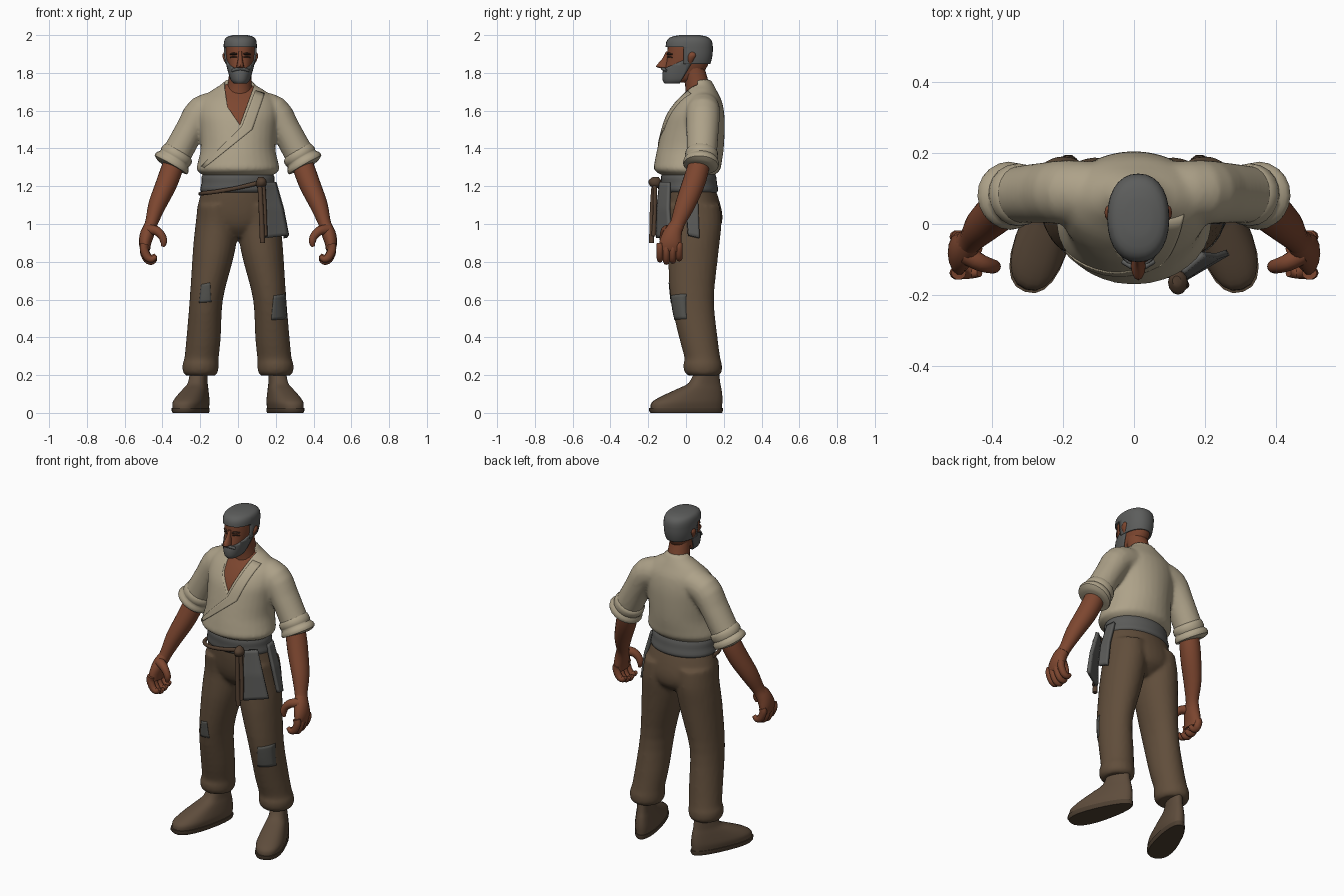
import bpy, bmesh, math
from mathutils import Vector

def mat(name, *rgb):
    m = bpy.data.materials.new(name)
    m.diffuse_color = (*rgb, 1)
    return m

SKIN, HAIR = mat("brown skin", .205, .062, .029), mat("grey hair", .108, .110, .107)
SHIRT, PANTS = mat("cream cloth", .42, .36, .25), mat("brown cloth", .119, .076, .044)
SASH, PATCH = mat("grey cloth", .105, .105, .1), mat("patch grey", .088, .088, .08)
SHOE, SOLE = mat("shoe leather", .112, .073, .045), mat("dark sole", .075, .05, .031)
ROPE, DARK = mat("rope brown", .085, .05, .03), mat("dark brown", .05, .024, .015)
BOTH, Y, Z = (1, -1), (0, 1, 0), (0, 0, 1)

def catmull(a, b, c, d, t):
    return tuple(.5 * (2*q + (r-p)*t + (2*p-5*q+4*r-s)*t*t + (3*q-p-3*r+s)*t**3)
                 for p, q, r, s in zip(a, b, c, d))

def H(z, cx, rx, yf, yb):  # horizontal ring from its front and back y
    return (cx, (yf+yb)/2, z, rx, (yb-yf)/2)

def loft(bm, rings, sx=1, n=20, ref=None, rot=0, egg=0, sub=3, pw=1):
    """Skin over rings (x,y,z,ra,rb); ref given = rings perpendicular to path; pw < 1 = squarer."""
    k, fine, rows = len(rings), [], []
    for i in range(k-1):
        a, d = rings[max(i-1, 0)], rings[min(i+2, k-1)]
        fine += [catmull(a, rings[i], rings[i+1], d, j/sub) for j in range(sub)]
    fine.append(rings[-1])
    for i, (x, y, z, ra, rb) in enumerate(fine):
        u, v = Vector((math.cos(rot), math.sin(rot), 0)), Vector((-math.sin(rot), math.cos(rot), 0))
        if ref:
            t = (Vector(fine[min(i+1, len(fine)-1)][:3]) - Vector(fine[max(i-1, 0)][:3])).normalized()
            v = (Vector(ref) - t * t.dot(Vector(ref))).normalized()
            u = v.cross(t)
        row = []
        for j in range(n):
            c, s = [math.copysign(abs(w)**pw, w) for w in (math.cos(2*math.pi*j/n), math.sin(2*math.pi*j/n))]
            p = Vector((x, y, z)) + u*ra*c*(1-egg*s) + v*rb*s
            row.append(bm.verts.new((p.x*sx, p.y, p.z)))
        rows.append(row)
    for r0, r1 in zip(rows, rows[1:]):
        for j in range(n):
            bm.faces.new((r0[j], r0[(j+1) % n], r1[(j+1) % n], r1[j]))
    bm.faces.new(rows[0])
    bm.faces.new(rows[-1])

def finish(name, bm, m, recalc=True):
    if recalc:
        bmesh.ops.recalc_face_normals(bm, faces=bm.faces[:])
    me = bpy.data.meshes.new(name)
    bm.to_mesh(me)
    bm.free()
    me.materials.append(m)
    me.shade_smooth()
    me.set_sharp_from_angle(angle=math.radians(45))
    ob = bpy.data.objects.new(name, me)
    bpy.context.collection.objects.link(ob)
    return ob

def part(name, m, *lofts, sides=(1,), **kw):
    bm = bmesh.new()
    for s in sides:
        for rings in lofts:
            loft(bm, rings, s, **kw)
    return finish(name, bm, m)

def fused(name, m, body, limb):  # body with mirrored limbs blended into one skin
    bm = bmesh.new()
    loft(bm, body, n=32)
    for s in BOTH:
        loft(bm, limb, s, n=24, ref=Y if m == SHIRT else None)
    ob = finish(name, bm, m)
    r = ob.modifiers.new("fuse", 'REMESH')
    r.mode, r.voxel_size, r.use_smooth_shade = 'VOXEL', .011, True
    s = ob.modifiers.new("soften", 'SMOOTH')
    s.factor, s.iterations = .5, 5
    return ob

def strip(name, pairs, m, thick, target=None, nu=6, nv=8):
    """Cloth strip through pairs of edge points; optionally projected on a target along y."""
    bm, rows = bmesh.new(), []
    for i in range((len(pairs)-1)*nv + 1):
        k = min(i//nv, len(pairs)-2)
        a, b = [Vector(p).lerp(Vector(q), i/nv - k) for p, q in zip(pairs[k], pairs[k+1])]
        rows.append([bm.verts.new(a.lerp(b, j/nu)) for j in range(nu+1)])
    for r0, r1 in zip(rows, rows[1:]):
        for j in range(nu):
            bm.faces.new((r0[j], r0[j+1], r1[j+1], r1[j]))
    ob = finish(name, bm, m)
    if target:
        w = ob.modifiers.new("lay on", 'SHRINKWRAP')
        w.target, w.wrap_method, w.use_project_y = target, 'PROJECT', True
        w.use_positive_direction, w.use_negative_direction = True, False
    s = ob.modifiers.new("thick", 'SOLIDIFY')
    s.thickness, s.offset = thick, 0

# Shirt with V neck cut out, and wrap-over lapel
torso = [H(1.255, 0, .18, -.12, .145), H(1.285, 0, .219, -.168, .18), H(1.33, 0, .212, -.166, .19),
         H(1.4, 0, .198, -.152, .2), H(1.5, 0, .203, -.128, .205), H(1.58, 0, .212, -.102, .203),
         H(1.65, 0, .2, -.057, .19), H(1.7, 0, .15, -.012, .166), H(1.74, 0, .088, .015, .145),
         H(1.765, .005, .068, .022, .13)]
shirt = fused("shirt", SHIRT, torso, [(.09, .09, 1.62, .085, .085), (.19, .09, 1.592, .088, .09),
              (.25, .088, 1.505, .078, .086), (.3, .085, 1.415, .078, .082), (.335, .082, 1.35, .08, .08)])
bm = bmesh.new()
f = bm.faces.new([bm.verts.new((x, -.3, z)) for x, z in
                  ((-.055, 1.62), (.01, 1.525), (.088, 1.74), (.088, 1.8), (-.07, 1.8), (-.07, 1.72))])
e = bmesh.ops.extrude_face_region(bm, geom=[f])
bmesh.ops.translate(bm, vec=(0, .36, 0), verts=[v for v in e['geom'] if isinstance(v, bmesh.types.BMVert)])
cutter = finish("neck_cutter", bm, SHIRT)
cutter.hide_render = cutter.hide_viewport = True
b = shirt.modifiers.new("v neck", 'BOOLEAN')
b.operation, b.object, b.solver = 'DIFFERENCE', cutter, 'EXACT'
strip("shirt_lapel", [((.092, -.3, 1.705), (.14, -.3, 1.69)), ((.02, -.3, 1.515), (.075, -.3, 1.5)),
                      ((-.192, -.3, 1.305), (-.18, -.3, 1.295))], SHIRT, .008, shirt)
part("sleeve_cuff", SHIRT, [(.308, .084, 1.39, .07, .07), (.316, .083, 1.378, .086, .086),
     (.33, .082, 1.355, .09, .088), (.336, .081, 1.345, .086, .085), (.345, .08, 1.33, .098, .094),
     (.356, .079, 1.312, .098, .093), (.36, .078, 1.304, .06, .06)], sides=BOTH, ref=Y, sub=2)

# Chest, neck and head
part("chest", SKIN, [(x, y, z, rx-.02, ry-.018) for x, y, z, rx, ry in torso[4:9]], n=32)
part("neck", SKIN, [(.005, .072, 1.66, .075, .075), (.01, .056, 1.75, .062, .062), (.012, .035, 1.83, .058, .06)], ref=Y)
head = [H(1.75, .012, .025, -.105, 0), H(1.765, .012, .042, -.116, .05), H(1.8, .012, .055, -.118, .09),
        H(1.84, .012, .066, -.108, .115), H(1.88, .012, .074, -.1, .128), H(1.92, .012, .077, -.098, .132),
        H(1.96, .012, .076, -.094, .128), H(1.983, .012, .062, -.07, .105), H(1.993, .012, .025, -.02, .06)]
part("head", SKIN, head, n=28, pw=.9)

# Hair and beard: shells cut from the head shape
def shell(name, off, planes, keep):
    bm = bmesh.new()
    loft(bm, [(x, y, 1.87+(z-1.87)*1.06, rx+off, ry+off) for x, y, z, rx, ry in head], n=28, pw=.9)
    bmesh.ops.recalc_face_normals(bm, faces=bm.faces[:])
    for co, no in planes:
        bmesh.ops.bisect_plane(bm, geom=bm.verts[:]+bm.edges[:]+bm.faces[:], plane_co=co, plane_no=no)
    bmesh.ops.delete(bm, geom=[f for f in bm.faces if not keep(f.calc_center_median())], context='FACES')
    finish(name, bm, HAIR, False).modifiers.new("thick", 'SOLIDIFY').thickness = .012

shell("hair", .01, [((0, 0, 1.937), Z), ((0, -.012, 0), Y), ((0, 0, 1.847), Z)],
      lambda c: c.z > 1.937 or (c.y > -.012 and c.z > 1.847))
top, rear, P, Q = Vector((0, -.42, 1)), Vector((0, 1, -.6)), Vector((0, 0, 1.872)), Vector((0, .018, 1.83))
shell("beard", .007, [(P, top), (Q, rear)], lambda c: (c-P).dot(top) < 0 and (c-Q).dot(rear) < 0)

# Face details
part("nose", SKIN, [H(1.912, .012, .009, -.106, -.08), H(1.875, .012, .012, -.126, -.08),
     H(1.84, .012, .019, -.156, -.08), H(1.83, .012, .02, -.154, -.08), H(1.824, .012, .012, -.13, -.08)], n=12)
part("moustache", HAIR, [(-.032, -.105, 1.812, .007, .007), (.012, -.126, 1.824, .008, .01),
                         (.056, -.105, 1.812, .007, .007)], n=10, ref=Z)
for name, z, r in (("brows", 1.902, .006), ("eyes", 1.886, .004)):
    part(name, DARK, *[[(.012+s*.018, -.097, z-.003, r, r*.8), (.012+s*.036, -.09, z, r, r),
                        (.012+s*.053, -.073, z-.004, r*.7, r*.6)] for s in BOTH], n=8, ref=Z)
part("ears", SKIN, *[[(.012+s*.07, .022, 1.85, .008, .01), (.012+s*.08, .025, 1.87, .009, .016),
     (.012+s*.085, .032, 1.893, .01, .02), (.012+s*.08, .032, 1.91, .006, .012)] for s in BOTH], n=12)

# Forearms and hands
part("forearm", SKIN, [(.325, .075, 1.37, .05, .05), (.347, .065, 1.3, .057, .058), (.38, .038, 1.21, .056, .06),
     (.428, -.005, 1.1, .047, .053), (.457, -.042, 1.01, .034, .039), (.47, -.055, .975, .034, .04)], sides=BOTH, ref=Y)
part("palm", SKIN, [(.46, -.047, 1.0, .031, .036), (.48, -.07, .95, .037, .05),
     (.492, -.082, .9, .033, .06), (.49, -.086, .86, .025, .058)], sides=BOTH, ref=Y, n=14)
part("fingers", SKIN, *[[(.494, y, .895, .022, .019), (.498, y, .855+d, .022, .019), (.48, y, .813+d, .021, .018),
     (.455, y, .802+d, .018, .016), (.435, y, .818+d, .011, .011)]
     for y, d in ((-.138, .012), (-.104, 0), (-.07, .005), (-.036, .018))], sides=BOTH, ref=Y, n=10)
part("thumb", SKIN, [(.475, -.085, .97, .028, .028), (.434, -.108, .965, .025, .025), (.404, -.118, .938, .021, .021),
     (.393, -.12, .905, .018, .018), (.399, -.12, .88, .009, .009)], sides=BOTH, ref=Y, n=12)

# Trousers and knee patches
hips = [H(1.23, 0, .178, -.112, .135), H(1.15, 0, .2, -.113, .168), H(1.05, 0, .219, -.1, .193),
        H(.98, 0, .17, -.075, .18), H(.93, 0, .06, -.03, .12)]
leg = [H(1.1, .105, .108, -.1, .18), H(1.0, .112, .113, -.088, .188), H(.9, .122, .114, -.092, .178),
       H(.8, .136, .107, -.094, .167), H(.6, .168, .088, -.082, .148), H(.4, .182, .091, -.037, .167),
       H(.29, .193, .091, -.008, .182), H(.26, .198, .096, -.014, .19), H(.22, .199, .094, -.01, .19),
       H(.198, .199, .08, .01, .175)]
trousers = fused("trousers", PANTS, hips, leg)
for x0, x1, z0, z1 in ((-.205, -.142, .583, .69), (.176, .256, .492, .63)):
    strip("knee_patch", [((x0, -.3, z0), (x1, -.3, z0+.005)), ((x0+.012, -.3, z1-.01), (x1-.006, -.3, z1))],
          PATCH, .006, trousers)

# Waist sash and its hanging tails
part("sash", SASH, [H(1.165, 0, .185, -.112, .16), H(1.18, 0, .2, -.128, .17), H(1.215, 0, .194, -.13, .164),
     H(1.25, 0, .192, -.132, .16), H(1.285, 0, .175, -.12, .145)], n=32)
strip("sash_front_tail", [((.135, -.135, 1.22), (.195, -.085, 1.22)), ((.14, -.15, 1.08), (.235, -.09, 1.08)),
                          ((.143, -.152, .925), (.265, -.08, .94))], SASH, .018)
strip("sash_side_tail", [((.195, .005, 1.22), (.19, .06, 1.22)), ((.235, .0, 1.08), (.23, .065, 1.08)),
                         ((.262, .012, .94), (.25, .07, .925))], SASH, .018)

# Rope belt, knot and hanging ends
part("rope_belt", ROPE, [(-.2, .02, 1.16, .01, .01), (-.183, -.065, 1.163, .011, .011),
     (-.11, -.119, 1.172, .011, .011), (0, -.138, 1.192, .011, .011), (.12, -.14, 1.22, .013, .013)], ref=Z, n=10)
part("rope_knot", ROPE, [(.115, -.158, 1.19, .012, .012), (.122, -.163, 1.205, .026, .03),
     (.124, -.165, 1.23, .026, .033), (.12, -.16, 1.25, .012, .014)], n=12)
part("rope_ends", ROPE, [(.115, -.17, 1.22, .013, .012), (.122, -.18, 1.08, .013, .012), (.13, -.182, .9, .014, .014)],
     [(.132, -.165, 1.22, .013, .012), (.14, -.165, 1.06, .013, .011), (.143, -.172, .935, .013, .012)], ref=Y, n=10)

# Shoes: stacked egg outlines, toes turned out
def shoe(name, m, outlines, sub, turn=.33):
    part(name, m, [(.242 + (b+f)/2*math.sin(turn), -(b+f)/2*math.cos(turn), z, rx, (f-b)/2)
                   for z, b, f, rx in outlines], sides=BOTH, rot=turn, egg=.24, n=24, sub=sub, pw=.85)

shoe("shoe", SHOE, ((.025, -.2, .195, .068), (.055, -.203, .188, .072), (.085, -.203, .14, .066),
     (.125, -.198, .05, .054), (.16, -.19, -.02, .044), (.23, -.182, -.055, .04)), 3)
shoe("shoe_sole", SOLE, ((0, -.202, .195, .068), (.01, -.206, .202, .073), (.026, -.206, .202, .073)), 1)
